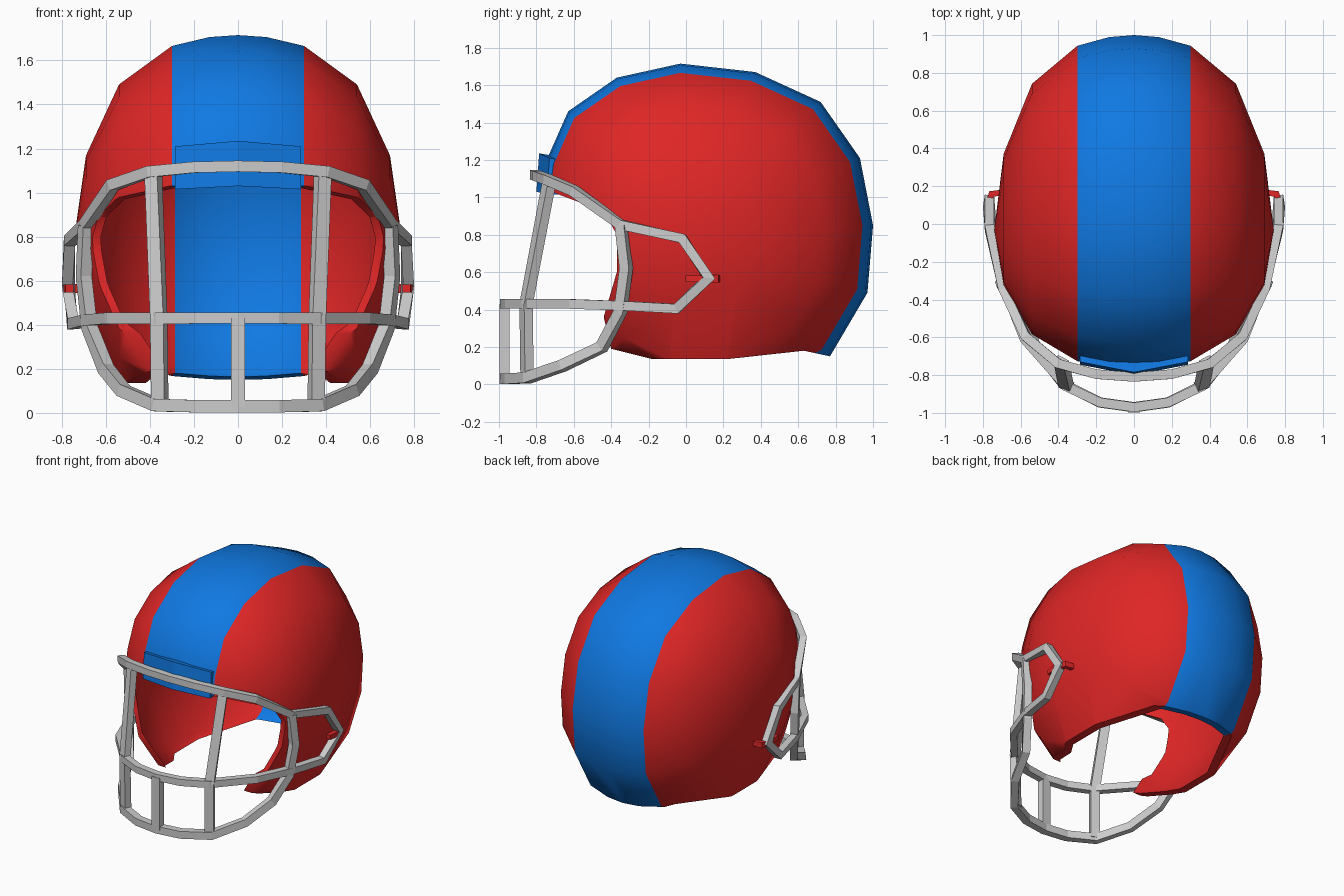
import bpy, bmesh, math
from mathutils import Vector, Matrix

if "Cube" in bpy.data.objects:
    bpy.data.objects.remove(bpy.data.objects["Cube"])


def material(name, rgb):
    m = bpy.data.materials.new(name)
    m.diffuse_color = (*rgb, 1)
    m.use_nodes = True
    m.node_tree.nodes["Principled BSDF"].inputs["Base Color"].default_value = m.diffuse_color
    return m


RED = material("red", (0.74, 0.019, 0.019))
BLUE = material("blue", (0.005, 0.19, 0.76))
GREY = material("light grey", (0.6, 0.6, 0.6))


def make(name, bm, *mats):
    me = bpy.data.meshes.new(name)
    bm.to_mesh(me)
    bm.free()
    ob = bpy.data.objects.new(name, me)
    bpy.context.collection.objects.link(ob)
    for m in mats:
        me.materials.append(m)
    return ob


def bridge(bm, rings):
    for a, b in zip(rings, rings[1:]):
        for i in range(len(a)):
            j = (i + 1) % len(a)
            bm.faces.new((a[i], a[j], b[j], b[i]))


def bar(name, pts, w, h, mat, closed=False):
    """Sweep a rectangle along a path; w faces outward from the z axis, h across."""
    pts = [Vector(p) for p in pts]
    n = len(pts)
    bm = bmesh.new()
    rings = []
    for i, p in enumerate(pts):
        d1 = p - pts[i - 1] if (closed or i > 0) else pts[1] - p
        d2 = pts[(i + 1) % n] - p if (closed or i < n - 1) else d1
        d1, d2 = d1.normalized(), d2.normalized()
        t = (d1 + d2).normalized()
        out = Vector((p.x, p.y, 0))
        out = (out - t * out.dot(t)).normalized()
        side = t.cross(out) / max(0.6, t.dot(d1))
        rings.append([bm.verts.new(p + out * a * w / 2 + side * b * h / 2)
                      for a, b in ((1, 1), (1, -1), (-1, -1), (-1, 1))])
    if closed:
        rings.append(rings[0])
    else:
        bm.faces.new(rings[0])
        bm.faces.new(rings[-1])
    bridge(bm, rings)
    bmesh.ops.recalc_face_normals(bm, faces=bm.faces)
    return make(name, bm, mat)


def flip(pts):
    return [(-x, y, z) for x, y, z in pts]


# Shell: centre profile (y, z) shrunk towards the ear poles
CY, CZ = -0.03, 0.82
PROFILE = [(1.0, .85), (.93, 1.21), (.72, 1.51), (.37, 1.67), (-.03, 1.715), (-.37, 1.64),
           (-.63, 1.46), (-.745, 1.2), (-.78, .95), (-.76, .65), (-.66, .36), (-.43, .06),
           (-.1, -.1), (.3, -.1), (.77, .15), (.97, .49)]
LEVELS = [(0, 1), (.13, .99), (.3, .945), (.54, .75), (.69, .39)]
levels = [(-x, s) for x, s in LEVELS[:0:-1]] + LEVELS
bm = bmesh.new()
rings = [[bm.verts.new((x, CY + (y - CY) * s, CZ + (z - CZ) * s)) for y, z in PROFILE]
         for x, s in levels]
bridge(bm, rings)
for ring, x in ((rings[0], -.74), (rings[-1], .74)):
    pole = bm.verts.new((x, CY, CZ))
    for i in range(len(ring)):
        bm.faces.new((ring[i - 1], ring[i], pole))
bmesh.ops.recalc_face_normals(bm, faces=bm.faces)
# inner skin
dup = bmesh.ops.duplicate(bm, geom=bm.verts[:] + bm.edges[:] + bm.faces[:])["geom"]
bmesh.ops.scale(bm, vec=(.955, .955, .955), space=Matrix.Translation((0, -CY, -CZ)),
                verts=[g for g in dup if isinstance(g, bmesh.types.BMVert)])
bmesh.ops.reverse_faces(bm, faces=[g for g in dup if isinstance(g, bmesh.types.BMFace)])
shell = make("helmet_shell", bm, RED, BLUE)

# Cutter: side outline of the face and neck opening
OPENING = [(1.3, .15), (.77, .15), (.63, .18), (.22, .135), (-.18, .135), (-.40, .19),
           (-.44, .36), (-.37, .6), (-.37, .8), (-.42, .89), (-.56, .97), (-.72, 1.03),
           (-1.3, 1.03), (-1.3, -.5), (1.3, -.5)]
bm = bmesh.new()
rings = [[bm.verts.new((x, y, z)) for y, z in OPENING] for x in (-1.2, -.295, .295, 1.2)]
bridge(bm, rings)
bm.faces.new(rings[0])
bm.faces.new(rings[-1])
bmesh.ops.recalc_face_normals(bm, faces=bm.faces)
cutter = make("opening_cutter", bm, RED)
cutter.hide_render = True

mod = shell.modifiers.new("opening", "BOOLEAN")
mod.operation = "DIFFERENCE"
mod.solver = "EXACT"
mod.object = cutter
bpy.context.view_layer.objects.active = shell
shell.select_set(True)
bpy.ops.object.modifier_apply(modifier=mod.name)
bpy.data.objects.remove(cutter)
# centre stripe
for f in shell.data.polygons:
    f.material_index = 1 if abs(f.center.x) < .29 and max(
        abs(shell.data.vertices[v].co.x) for v in f.vertices) < .302 else 0
bpy.ops.object.shade_smooth_by_angle(angle=math.radians(40))

# Forehead bumper
bm = bmesh.new()
rings = []
for x, y, top, low in ((-.285, -.70, 1.21, 1.015), (0, -.755, 1.235, 1.03), (.285, -.70, 1.21, 1.015)):
    rings.append([bm.verts.new(c) for c in ((x, y - .03, top), (x, y - .045, low),
                                            (x, y + .02, low), (x, y + .03, top - .01))])
bridge(bm, rings)
bm.faces.new(rings[0])
bm.faces.new(rings[-1])
bmesh.ops.recalc_face_normals(bm, faces=bm.faces)
make("forehead_bumper", bm, BLUE)

# Face mask: brow bar, side loops and middle bar as one closed loop
loop = [(0, -.81, 1.12), (.2, -.795, 1.115), (.4, -.74, 1.095), (.57, -.60, 1.035),
        (.69, -.35, .855), (.765, -.02, .78), (.77, .12, .57), (.75, -.05, .405),
        (.69, -.33, .42), (.58, -.61, .43), (.36, -.86, .43), (.18, -.945, .43), (0, -.97, .43)]
bar("mask_loop", loop + flip(loop[-2:0:-1]), .05, .05, GREY, closed=True)

# Chin bar running up to the brow bar on each side
chin = [(0, -.97, .03), (.18, -.945, .03), (.37, -.85, .035), (.52, -.66, .1), (.6, -.45, .2),
        (.675, -.35, .39), (.70, -.32, .62), (.69, -.345, .85)]
bar("chin_bar", flip(chin[:0:-1]) + chin, .055, .055, GREY)

# Upright bars
bar("centre_upright", [(0, -.97, .03), (0, -.97, .43)], .055, .065, GREY)
upright = [(.385, -.73, 1.09), (.36, -.855, .43), (.355, -.85, .03)]
clip = [(.69, .165, .565), (.755, .16, .565), (.775, .08, .565), (.765, .0, .565)]
for side, f in (("right", list), ("left", flip)):
    bar(side + "_upright", f(upright), .05, .065, GREY)
    # Clips holding the mask to the shell
    bar(side + "_clip", f(clip), .035, .035, RED)
